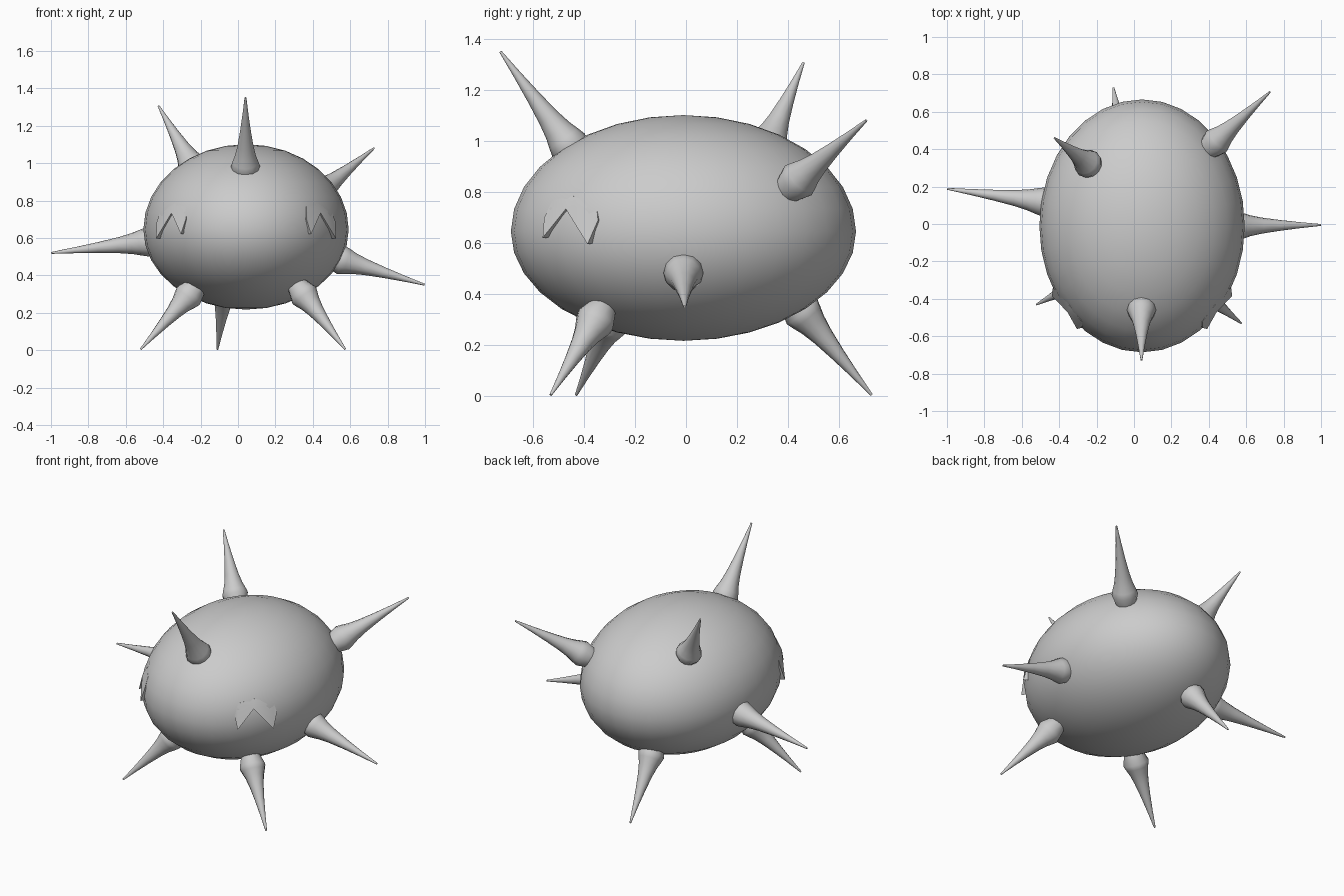
import bpy, bmesh, math
from mathutils import Vector

if "Cube" in bpy.data.objects:
    bpy.data.objects.remove(bpy.data.objects["Cube"])

CENTRE = Vector((0.043, -0.01, 0.645))
RADII = Vector((0.549, 0.676, 0.456))
LOWER = 0.428  # the belly is a little flatter than the back

grey = bpy.data.materials.new("plain grey")
grey.diffuse_color = (0.6, 0.6, 0.6, 1)
grey.use_nodes = True
grey.node_tree.nodes["Principled BSDF"].inputs["Base Color"].default_value = grey.diffuse_color


def finish(name, bm, angle):
    bmesh.ops.recalc_face_normals(bm, faces=bm.faces)
    mesh = bpy.data.meshes.new(name)
    bm.to_mesh(mesh)
    bm.free()
    mesh.materials.append(grey)
    ob = bpy.data.objects.new(name, mesh)
    bpy.context.collection.objects.link(ob)
    bpy.ops.object.select_all(action='DESELECT')
    ob.select_set(True)
    bpy.context.view_layer.objects.active = ob
    bpy.ops.object.shade_smooth_by_angle(angle=math.radians(angle))


def radii(z):
    return Vector((RADII.x, RADII.y, RADII.z if z > 0 else LOWER))


# Egg-shaped body
bm = bmesh.new()
bmesh.ops.create_uvsphere(bm, u_segments=32, v_segments=16, radius=1)
for v in bm.verts:
    v.co = CENTRE + v.co * radii(v.co.z)
finish("body", bm, 40)

# Flared spikes: (fraction along the spike, radius); the root narrows inside the body
PROFILE = [(-0.2, 0.055), (-0.02, 0.078), (0.05, 0.069), (0.14, 0.056), (0.28, 0.043),
           (0.5, 0.029), (0.75, 0.016), (1.0, 0.005)]


def spike(name, base, tip, sides=12):
    base, tip = Vector(base), Vector(tip)
    turn = (tip - base).to_track_quat('Z', 'Y')
    bm = bmesh.new()
    rings = []
    for t, r in PROFILE:
        mid = base.lerp(tip, t)
        rings.append([bm.verts.new(mid + turn @ Vector((
            r * math.cos(math.tau * i / sides), r * math.sin(math.tau * i / sides), 0)))
            for i in range(sides)])
    for a, b in zip(rings, rings[1:]):
        for i in range(sides):
            j = (i + 1) % sides
            bm.faces.new((a[i], a[j], b[j], b[i]))
    bm.faces.new(rings[0])
    bm.faces.new(rings[-1])
    finish(name, bm, 60)


spike("spike_top_front", (0.04, -0.465, 0.99), (0.04, -0.727, 1.35))
spike("spike_top_back_left", (-0.25, 0.325, 0.995), (-0.425, 0.46, 1.306))
spike("spike_back_right", (0.445, 0.445, 0.85), (0.727, 0.706, 1.08))
spike("spike_right", (0.56, -0.01, 0.48), (0.998, -0.005, 0.35))
spike("spike_left", (-0.495, 0.12, 0.577), (-0.998, 0.188, 0.52))
spike("spike_low_front_right", (0.358, -0.36, 0.288), (0.573, -0.53, 0.005))
spike("spike_low_front_left", (-0.27, -0.30, 0.285), (-0.52, -0.43, 0.005))
spike("spike_low_back", (-0.07, 0.46, 0.325), (-0.11, 0.727, 0.005))

# Jagged brow shells over each eye: upper edge sinks in, two teeth stand out
TOP = [(0.37, -0.53, 0.77), (0.44, -0.46, 0.79), (0.51, -0.36, 0.75)]
LOW = [(0.365, -0.555, 0.70), (0.39, -0.56, 0.62), (0.45, -0.48, 0.735),
       (0.53, -0.39, 0.595), (0.535, -0.355, 0.69)]
FACES = [(0, 3, 4), (0, 4, 5), (0, 5, 1), (1, 5, 2), (2, 5, 6), (2, 6, 7)]
RIM = [0, 3, 4, 5, 6, 7, 2, 1]


def on_body(p, scale, side):
    q = Vector(p) - CENTRE
    r = radii(q.z)
    unit = Vector((q.x / r.x, q.y / r.y, q.z / r.z)).normalized()
    return CENTRE + Vector((side * unit.x, unit.y, unit.z)) * r * scale


for side, label in ((1, "right"), (-1, "left")):
    bm = bmesh.new()
    lift = [0.995] * 3 + [1.005, 1.035, 1.015, 1.045, 1.005]
    outer = [bm.verts.new(on_body(p, s, side)) for p, s in zip(TOP + LOW, lift)]
    inner = [bm.verts.new(on_body(p, 0.95, side)) for p in TOP + LOW]
    for f in FACES:
        bm.faces.new([outer[i] for i in f])
        bm.faces.new([inner[i] for i in reversed(f)])
    for a, b in zip(RIM, RIM[1:] + RIM[:1]):
        bm.faces.new((outer[a], outer[b], inner[b], inner[a]))
    finish("brow_" + label, bm, 50)
